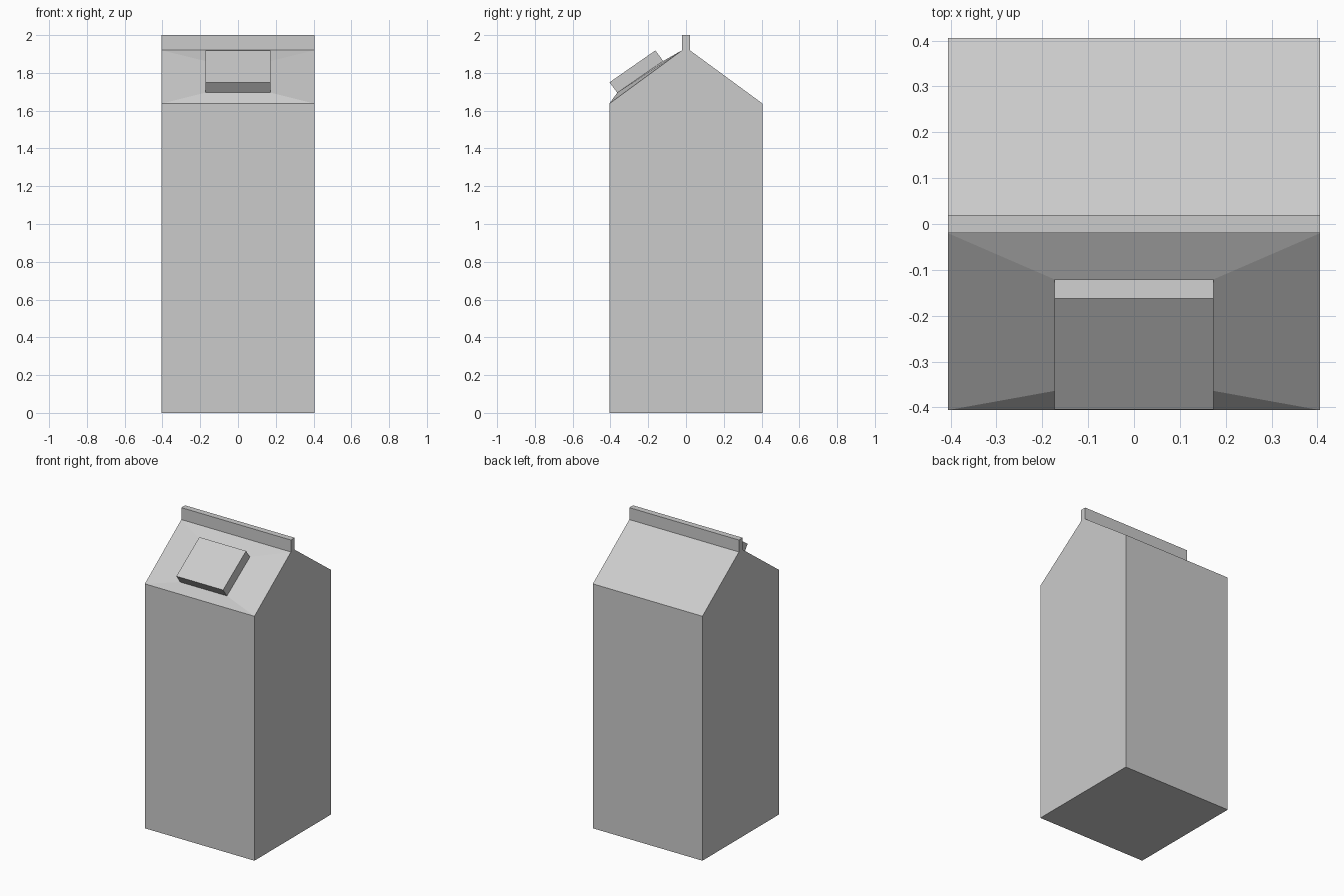
import bpy, bmesh

if "Cube" in bpy.data.objects:
    bpy.data.objects.remove(bpy.data.objects["Cube"])

W = 0.406        # half width of the carton
FIN = 0.02       # half thickness of the sealed top fin
EAVE, RIDGE, TOP = 1.637, 1.92, 2.0

bm = bmesh.new()

# Carton: gabled side profile with fin, extruded across x
profile = [(-W, 0), (W, 0), (W, EAVE), (FIN, RIDGE), (FIN, TOP),
           (-FIN, TOP), (-FIN, RIDGE), (-W, EAVE)]
side = bm.faces.new([bm.verts.new((-W, y, z)) for y, z in profile])
ext = bmesh.ops.extrude_face_region(bm, geom=[side], use_keep_orig=True)
bmesh.ops.translate(bm, vec=(2 * W, 0, 0),
                    verts=[v for v in ext["geom"] if isinstance(v, bmesh.types.BMVert)])
bmesh.ops.recalc_face_normals(bm, faces=bm.faces[:])


def raise_face(face, half_x, low, high):
    """Extrude a face and move its lower and upper edges to new (y, z) points."""
    new = bmesh.ops.extrude_discrete_faces(bm, faces=[face])["faces"][0]
    mid = new.calc_center_median().z
    for v in new.verts:
        y, z = low if v.co.z < mid else high
        v.co = (half_x if v.co.x > 0 else -half_x, y, z)
    return new


# Spout: shallow swell of the front roof panel, then the raised cap
bm.normal_update()
roof = next(f for f in bm.faces if f.normal.y < -0.1 and f.normal.z > 0.1)
base = raise_face(roof, 0.173, (-0.364, 1.695), (-0.121, 1.863))
raise_face(base, 0.173, (-0.405, 1.75), (-0.162, 1.919))

bmesh.ops.recalc_face_normals(bm, faces=bm.faces[:])
mesh = bpy.data.meshes.new("carton")
bm.to_mesh(mesh)
bm.free()
bpy.context.collection.objects.link(bpy.data.objects.new("carton", mesh))
